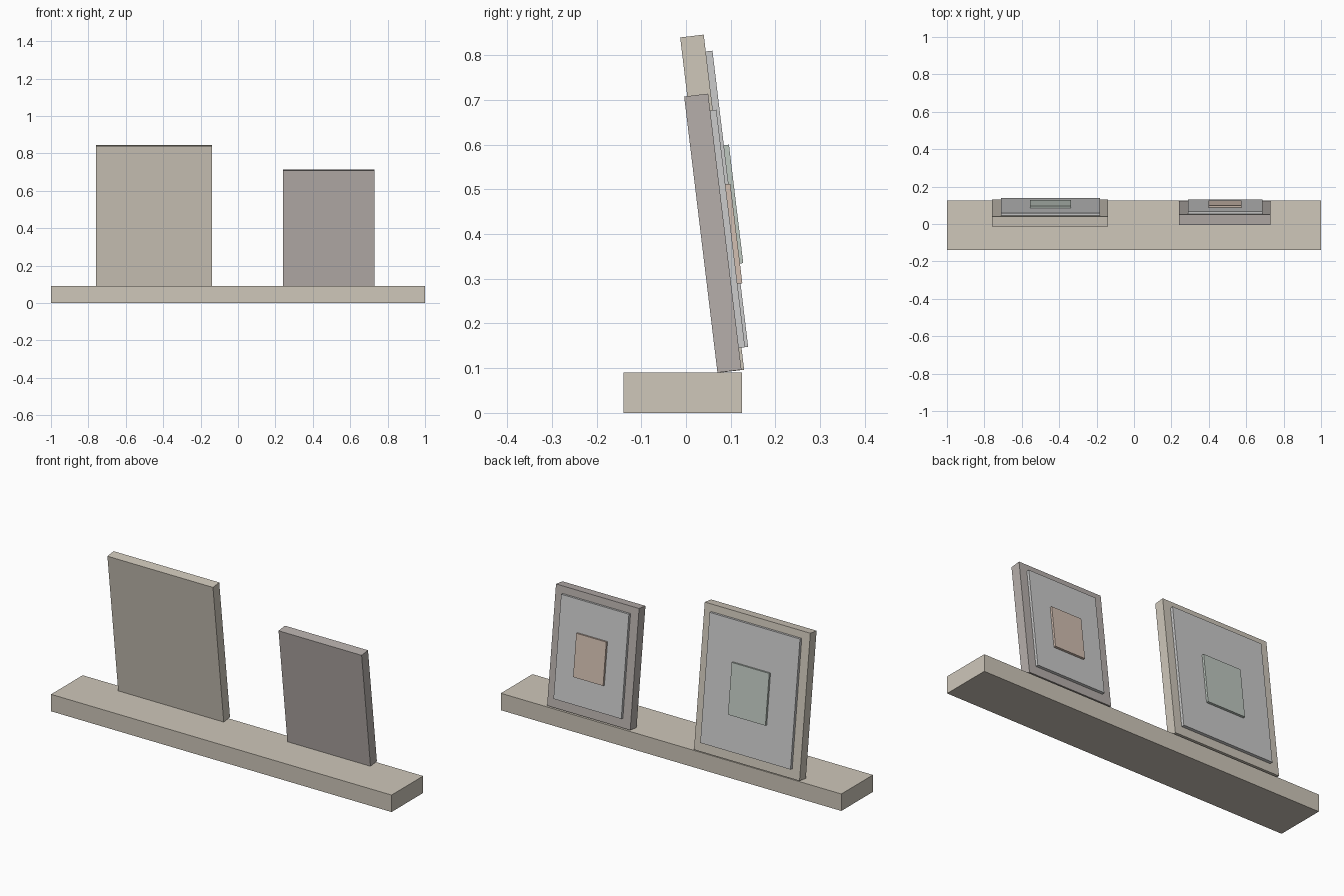
import bpy
from mathutils import Matrix, Vector

if "Cube" in bpy.data.objects:
    bpy.data.objects.remove(bpy.data.objects["Cube"])

LEAN = 0.12  # backward lean of the frames, radians


def material(name, rgb):
    m = bpy.data.materials.new(name)
    m.diffuse_color = (*rgb, 1)
    m.use_nodes = True
    m.node_tree.nodes["Principled BSDF"].inputs["Base Color"].default_value = m.diffuse_color
    return m


def box(name, size, matrix, mat):
    bpy.ops.mesh.primitive_cube_add(size=1)
    ob = bpy.context.object
    ob.name = name
    ob.data.transform(Matrix.Diagonal((*size, 1)))
    ob.matrix_world = matrix
    ob.data.materials.append(mat)
    return ob


def panel(name, x, y, z, width, thick, height, mat):
    """Leaning slab; (y, z) is the bottom edge of its outer (+y) face."""
    m = (Matrix.Translation((x, y, z)) @ Matrix.Rotation(LEAN, 4, 'X')
         @ Matrix.Translation((0, -thick / 2, height / 2)))
    return box(name, (width, thick, height), m, mat)


wood = material("wood", (0.62, 0.57, 0.49))
dark = material("dark_wood", (0.47, 0.43, 0.41))
paper = material("mat_board", (0.67, 0.66, 0.65))
green = material("green_print", (0.52, 0.58, 0.53))
orange = material("orange_print", (0.65, 0.52, 0.44))

# Shelf board
box("shelf", (2, 0.265, 0.09), Matrix.Translation(Vector((0, -0.0075, 0.045))), wood)

# Large picture
panel("large_frame", -0.448, 0.130, 0.0965, 0.62, 0.053, 0.755, wood)
panel("large_mat", -0.446, 0.139, 0.148, 0.53, 0.018, 0.667, paper)
panel("large_print", -0.446, 0.128, 0.335, 0.22, 0.013, 0.267, green)

# Small picture
panel("small_frame", 0.485, 0.124, 0.0965, 0.488, 0.054, 0.622, dark)
panel("small_mat", 0.487, 0.132, 0.147, 0.398, 0.018, 0.535, paper)
panel("small_print", 0.487, 0.126, 0.29, 0.176, 0.013, 0.224, orange)
